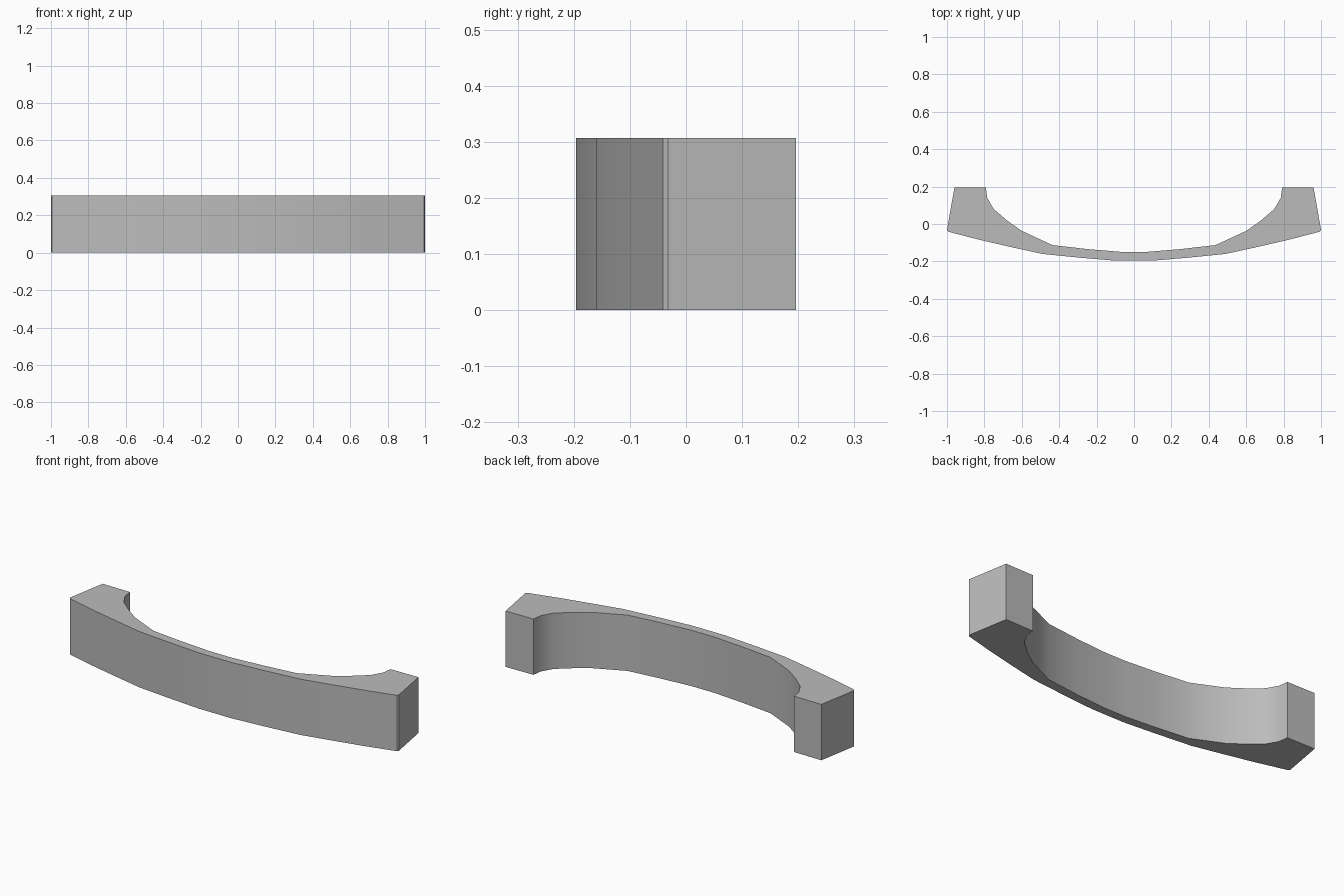
import bpy, bmesh, math

if "Cube" in bpy.data.objects:
    bpy.data.objects.remove(bpy.data.objects["Cube"])

HEIGHT = 0.307

# Right half of the plan outline: outer front curve, end block, inner curve
half = [(0.1, -0.196), (0.29, -0.18), (0.49, -0.16), (0.65, -0.125), (0.82, -0.086),
        (0.994, -0.041), (1.0, -0.032), (0.96, 0.196), (0.792, 0.194),
        (0.785, 0.14), (0.75, 0.08), (0.68, 0.02), (0.60, -0.037),
        (0.435, -0.113), (0.24, -0.135), (0.07, -0.149)]
outline = half + [(-x, y) for x, y in reversed(half)]

# Extrude the mirrored outline into the curved handle
bm = bmesh.new()
base = bm.faces.new([bm.verts.new((x, y, 0)) for x, y in outline])
res = bmesh.ops.extrude_face_region(bm, geom=[base], use_keep_orig=True)
top = [v for v in res["geom"] if isinstance(v, bmesh.types.BMVert)]
bmesh.ops.translate(bm, verts=top, vec=(0, 0, HEIGHT))
bmesh.ops.recalc_face_normals(bm, faces=bm.faces[:])
mesh = bpy.data.meshes.new("curved_handle")
bm.to_mesh(mesh)
bm.free()
handle = bpy.data.objects.new("curved_handle", mesh)
bpy.context.collection.objects.link(handle)

# Plain grey finish
grey = bpy.data.materials.new("grey")
grey.diffuse_color = (0.5, 0.5, 0.5, 1)
grey.use_nodes = True
grey.node_tree.nodes["Principled BSDF"].inputs["Base Color"].default_value = grey.diffuse_color
mesh.materials.append(grey)

# Smooth the curved walls, keep the block edges sharp
bpy.context.view_layer.objects.active = handle
handle.select_set(True)
bpy.ops.object.shade_smooth_by_angle(angle=math.radians(30))
